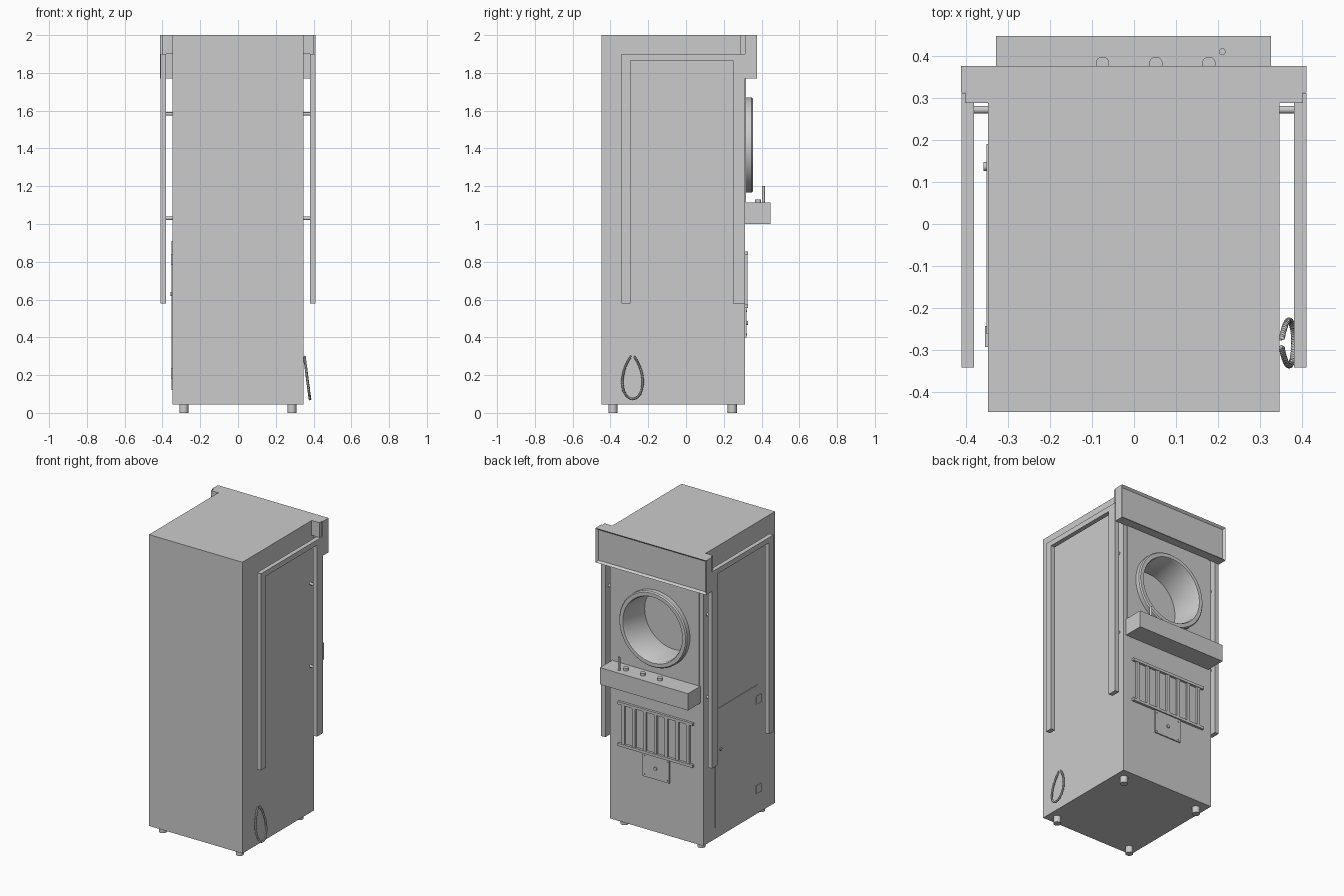
import bpy, bmesh, math
from mathutils import Vector, Matrix

if "Cube" in bpy.data.objects:
    bpy.data.objects.remove(bpy.data.objects["Cube"])


def finish(name, bm):
    bmesh.ops.recalc_face_normals(bm, faces=bm.faces)
    me = bpy.data.meshes.new(name)
    bm.to_mesh(me)
    bm.free()
    ob = bpy.data.objects.new(name, me)
    bpy.context.collection.objects.link(ob)
    return ob


def smooth(ob):
    bpy.ops.object.select_all(action='DESELECT')
    ob.select_set(True)
    bpy.context.view_layer.objects.active = ob
    bpy.ops.object.shade_smooth_by_angle(angle=math.radians(35))


def box(name, x, y, z, inset=None):
    """Box from (min, max) ranges; inset=(border, depth) recesses the +y face."""
    bm = bmesh.new()
    size = Vector((x[1] - x[0], y[1] - y[0], z[1] - z[0]))
    mid = Vector((x[0] + x[1], y[0] + y[1], z[0] + z[1])) / 2
    bmesh.ops.create_cube(bm, size=1, matrix=Matrix.Translation(mid) @ Matrix.Diagonal(size.to_4d()))
    if inset:
        bm.normal_update()
        face = [f for f in bm.faces if f.normal.y > 0.9]
        bmesh.ops.inset_region(bm, faces=face, thickness=inset[0])
        bmesh.ops.translate(bm, verts=face[0].verts, vec=(0, -inset[1], 0))
    return finish(name, bm)


def cyl(name, a, b, r, segs=24):
    """Cylinder from point a to point b."""
    a, b = Vector(a), Vector(b)
    m = Matrix.Translation((a + b) / 2) @ (b - a).to_track_quat('Z', 'Y').to_matrix().to_4x4()
    bm = bmesh.new()
    bmesh.ops.create_cone(bm, cap_ends=True, segments=segs, radius1=r, radius2=r,
                          depth=(b - a).length, matrix=m)
    ob = finish(name, bm)
    smooth(ob)
    return ob


FRONT = 0.313
WIN_Z = 1.418

# Cabinet with feet
body = box("cabinet_body", (-0.348, 0.346), (-0.447, FRONT), (0.045, 2.0))
window_plate = box("window_plate", (-0.32, 0.32), (FRONT - 0.004, FRONT + 0.005), (1.11, 1.775))
for x in (-0.287, 0.285):
    for y in (-0.387, 0.245):
        cyl("foot", (x, y, 0), (x, y, 0.05), 0.024)

# Round window opening
cutter = cyl("window_cutter", (0, 0.13, WIN_Z), (0, 0.5, WIN_Z), 0.222, 64)
cutter.hide_render = True
cutter.hide_viewport = True
for ob in (body, window_plate):
    mod = ob.modifiers.new("window", 'BOOLEAN')
    mod.operation = 'DIFFERENCE'
    mod.object = cutter

# Window ring and liner
bm = bmesh.new()
profile = [(0.215, 0.131), (0.215, 0.345), (0.221, 0.355), (0.245, 0.355),
           (0.252, 0.347), (0.252, 0.312), (0.228, 0.312), (0.221, 0.131)]
vs = [bm.verts.new((r, y, WIN_Z)) for r, y in profile]
es = [bm.edges.new((vs[i - 1], vs[i])) for i in range(len(vs))]
bmesh.ops.spin(bm, geom=vs + es, cent=(0, 0, WIN_Z), axis=(0, 1, 0), angle=math.tau, steps=64)
bmesh.ops.remove_doubles(bm, verts=bm.verts, dist=1e-4)
smooth(finish("window_ring", bm))

# Header sign box
box("header_box", (-0.412, 0.41), (FRONT, 0.376), (1.77, 2.0), inset=(0.018, 0.014))

# Side rails: inverted U frames with stand-off rods
for s, side in ((1, "right"), (-1, "left")):
    bm = bmesh.new()
    u = [(-0.342, 0.58), (-0.342, 1.9), (0.312, 1.9), (0.312, 0.58),
         (0.25, 0.58), (0.25, 1.865), (-0.295, 1.865), (-0.295, 0.58)]
    f = bm.faces.new([bm.verts.new((s * 0.381, y, z)) for y, z in u])
    ext = bmesh.ops.extrude_face_region(bm, geom=[f])
    bmesh.ops.translate(bm, vec=(s * 0.03, 0, 0),
                        verts=[v for v in ext["geom"] if isinstance(v, bmesh.types.BMVert)])
    finish(side + "_side_frame", bm)
    box(side + "_header_bracket", tuple(sorted((s * 0.346, s * 0.402))), (0.288, FRONT), (1.9, 2.0))
    for z in (1.03, 1.583):
        cyl(side + "_frame_rod", (s * 0.34, 0.272, z), (s * 0.39, 0.272, z), 0.009, 16)

# Control shelf, buttons and lever
box("control_shelf", (-0.328, 0.326), (FRONT - 0.003, 0.447), (1.0, 1.113))
for x in (-0.075, 0.052, 0.178):
    cyl("button", (x, 0.382, 1.11), (x, 0.382, 1.13), 0.016)
cyl("lever", (0.21, 0.41, 1.11), (0.21, 0.41, 1.2), 0.008, 16)

# Front grille
for z in (0.565, 0.845):
    box("grille_rail", (-0.278, 0.278), (FRONT - 0.002, 0.329), (z - 0.009, z + 0.009))
for i in range(7):
    x = -0.24 + i * 0.08
    box("grille_bar", (x - 0.011, x + 0.011), (FRONT - 0.002, 0.326), (0.565, 0.845))

# Lock plate with screws
box("lock_plate", (-0.1, 0.1), (FRONT - 0.002, 0.321), (0.4, 0.557))
cyl("lock", (0, 0.315, 0.475), (0, 0.329, 0.475), 0.011, 20)
for x in (-0.085, 0.085):
    for z in (0.415, 0.54):
        cyl("plate_screw", (x, 0.315, z), (x, 0.324, z), 0.005, 12)

# Service door on the left side
box("service_door", (-0.3515, -0.346), (-0.262, 0.19), (0.12, 0.91))
cyl("door_knob", (-0.346, 0.137, 0.63), (-0.358, 0.137, 0.63), 0.011, 20)
for z in (0.21, 0.81):
    box("door_hinge", (-0.354, -0.346), (-0.293, -0.243), (z - 0.028, z + 0.028))

# Twisted power cord hanging on the right side
cu = bpy.data.curves.new("power_cord", 'CURVE')
cu.dimensions = '3D'
cu.bevel_depth = 0.0042
cu.bevel_resolution = 1
cu.use_fill_caps = True
N = 220
for phase in (0, math.pi):
    sp = cu.splines.new('POLY')
    sp.points.add(N)
    for i, p in enumerate(sp.points):
        a = 0.4 + (math.tau - 0.8) * i / N
        side = math.sin(a) * math.sin(a / 2) ** 0.6
        z = 0.19 + 0.116 * math.cos(a)
        tw = phase + i * 0.75
        k = 0.0035
        p.co = (0.350 + (0.31 - z) * 0.13 + k * math.cos(tw),
                -0.283 + side * (0.064 + k * math.sin(tw)),
                z + k * math.sin(tw) * math.cos(a), 1)
cord = bpy.data.objects.new("power_cord", cu)
bpy.context.collection.objects.link(cord)
